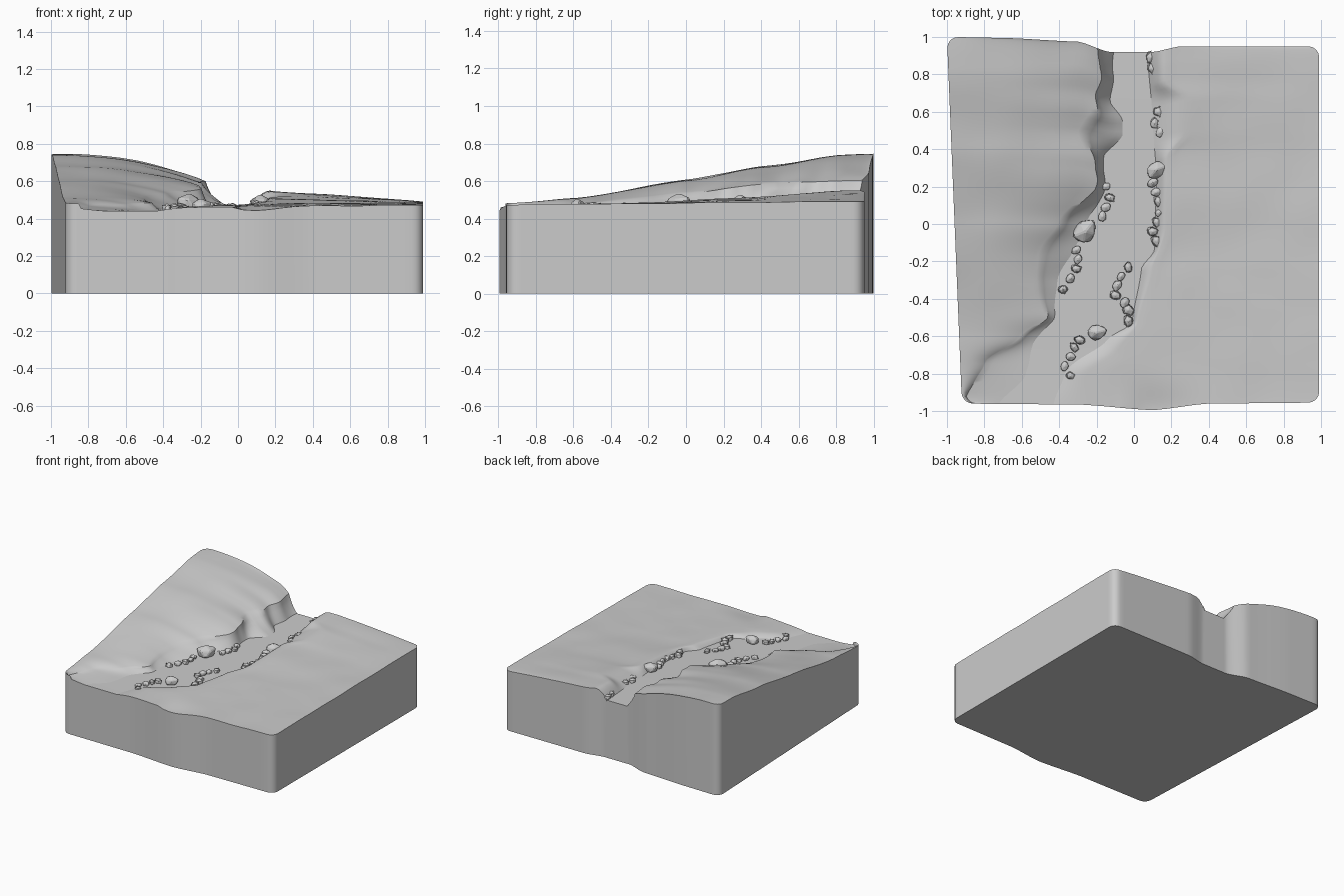
import bpy, bmesh, math, random
from mathutils import Vector, noise

if "Cube" in bpy.data.objects:
    bpy.data.objects.remove(bpy.data.objects["Cube"])

random.seed(4)


def interp(table, t):
    """Smooth interpolation in a short (position, value) table."""
    if t <= table[0][0]:
        return table[0][1]
    for (a, va), (b, vb) in zip(table, table[1:]):
        if t <= b:
            f = (t - a) / (b - a)
            f = f * f * (3 - 2 * f) * 0.5 + f * 0.5
            return va + (vb - va) * f
    return table[-1][1]


# Plan of the river banks: (y, x)
left_top = [(-.97, -.91), (-.75, -.8), (-.62, -.6), (-.5, -.47), (-.3, -.5), (-.17, -.5),
            (0, -.37), (.2, -.21), (.35, -.2), (.5, -.26), (.62, -.2), (.9, -.18), (1, -.2)]
left_foot = [(-.97, -.72), (-.82, -.58), (-.65, -.54), (-.5, -.43), (-.3, -.41), (0, -.25),
             (.2, -.16), (.4, -.16), (.52, -.06), (.6, -.06), (.7, -.12), (1, -.11)]
right_foot = [(-.97, -.43), (-.8, -.37), (-.6, -.14), (-.5, -.01), (-.2, .04), (-.1, .11),
              (.3, .12), (.6, .1), (1, .07)]
right_top = [(-.97, -.25), (-.8, -.25), (-.65, -.08), (-.5, .02), (-.2, .1), (0, .17),
             (.4, .18), (.5, .27), (.7, .28), (.8, .17), (1, .17)]
# Heights along y
left_side_z = [(-.97, .48), (-.6, .51), (0, .61), (.4, .68), (.8, .738), (1, .745)]
left_lip_z = [(-.97, .455), (-.5, .485), (0, .535), (.5, .59), (1, .605)]
right_side_z = [(-.97, .475), (1, .492)]
right_lip_z = [(-.97, .46), (-.5, .475), (-.2, .485), (.3, .51), (.9, .55)]
water_z = [(-.97, .442), (1, .472)]
# Front and back border lines: (x, y)
front_y = [(-1, -.96), (-.3, -.965), (.1, -.995), (.4, -.96), (1, -.955)]
back_y = [(-1, 1), (-.7, .995), (-.3, .975), (-.13, .92), (.1, .92), (.25, .95), (1, .95)]


def corner(v):
    """Inset of the side walls near the rounded corners."""
    r = .06
    d = max(0, r - min(v, 1 - v) * 1.96)
    return r - math.sqrt(max(0, r * r - d * d))


def row(v):
    """One cross-section of the land: list of (x, y, z)."""
    y0 = -.97 + 1.95 * v
    c = corner(v)
    n = noise.noise(Vector((1.3, y0 * 9, 0))) * .025
    lt, lf = interp(left_top, y0) + n, interp(left_foot, y0) + n * .6
    rf, rt = interp(right_foot, y0), interp(right_top, y0)
    xl, xr = -.92 - .08 * v + c, .99 - c
    lt = max(lt, xl + .02)
    w = interp(water_z, y0)
    ls, ll = interp(left_side_z, y0), interp(left_lip_z, y0)
    rs, rl = interp(right_side_z, y0), interp(right_lip_z, y0)
    out = []
    for i in range(NL):                       # hill
        t = 1 - i / NL
        out.append((lt + (xl - lt) * t, ll + (ls - ll) * (1 - (1 - t) ** 2.3)))
    for i in range(NB):                       # left bank
        t = i / NB
        out.append((lt + (lf - lt) * t, ll + (w - ll) * t ** .8))
    for i in range(NW):                       # water
        out.append((rf * i / NW + lf * (1 - i / NW), w))
    for i in range(NB):                       # right bank
        t = i / NB
        out.append((rf + (rt - rf) * t, w + (rl - w) * math.sin(t * math.pi / 2)))
    for i in range(NL + 1):                   # plain
        t = i / NL
        out.append((rt + (xr - rt) * t, rl + (rs - rl) * t))
    pts = []
    for k, (x, z) in enumerate(out):
        fy, by = interp(front_y, x), interp(back_y, x)
        y = fy + (by - fy) * v
        if k < NL or k > NL + 2 * NB + NW:
            z += .005 * noise.noise(Vector((x * 4, y * 4, 2)))
            if x > 0:                         # shallow dip at the front bulge
                z -= .02 * math.exp(-((x - .1) / .15) ** 2 - ((y + 1) / .12) ** 2)
        pts.append((x, y, z))
    return pts


NL, NB, NW = 22, 6, 8
ends = [0, .002, .006, .012, .02, .03]
vs = ends + [.04 + .92 * i / 80 for i in range(81)] + [1 - e for e in reversed(ends)]
rows = [row(v) for v in vs]
M, N = len(rows), len(rows[0])
W0, W1 = NL + NB, NL + NB + NW               # water columns


def build(name, keep):
    """Block of land from the cross-sections, keeping columns where keep(i)."""
    bm = bmesh.new()
    top = [[bm.verts.new(p) for p in r] for r in rows]
    low = [[bm.verts.new((p[0], p[1], 0)) for p in r] for r in rows]
    for i in range(N - 1):
        if not keep(i):
            continue
        for j in range(M - 1):
            bm.faces.new((top[j][i], top[j][i + 1], top[j + 1][i + 1], top[j + 1][i]))
            bm.faces.new((low[j][i], low[j + 1][i], low[j + 1][i + 1], low[j][i + 1]))
        bm.faces.new((low[0][i], low[0][i + 1], top[0][i + 1], top[0][i]))
        bm.faces.new((low[-1][i + 1], low[-1][i], top[-1][i], top[-1][i + 1]))
    for j in range(M - 1):
        if keep(0):
            bm.faces.new((low[j + 1][0], low[j][0], top[j][0], top[j + 1][0]))
            bm.faces.new((low[j][-1], low[j + 1][-1], top[j + 1][-1], top[j][-1]))
    bmesh.ops.delete(bm, geom=[v for v in bm.verts if not v.link_faces], context='VERTS')
    return finish(bm, name, True)


def finish(bm, name, smooth):
    me = bpy.data.meshes.new(name)
    bm.to_mesh(me)
    bm.free()
    ob = bpy.data.objects.new(name, me)
    bpy.context.collection.objects.link(ob)
    if smooth:
        bpy.ops.object.select_all(action='DESELECT')
        ob.select_set(True)
        bpy.context.view_layer.objects.active = ob
        bpy.ops.object.shade_smooth_by_angle(angle=math.radians(40))
    return ob


build("ground", lambda i: not W0 <= i < W1)
build("river_water", lambda i: W0 <= i < W1)


# Faceted stones along the banks
def stone(x, y, r):
    bm = bmesh.new()
    bmesh.ops.create_icosphere(bm, subdivisions=1, radius=1)
    a = random.uniform(0, math.pi)
    z0 = interp(water_z, y) + r * .35
    for v in bm.verts:
        p = v.co * random.uniform(.85, 1.1)
        px, py = p.x * 1.1, p.y * .85
        v.co = (x + r * (px * math.cos(a) - py * math.sin(a)),
                y + r * (px * math.sin(a) + py * math.cos(a)), z0 + r * .75 * p.z)
    bmesh.ops.bevel(bm, geom=bm.edges[:], offset=r * .08, segments=1, affect='EDGES')
    finish(bm, "river_stone", False)


small = [(-.15, .2), (-.13, .14), (-.15, .09), (-.17, .04),
         (-.31, -.14), (-.3, -.19), (-.31, -.24), (-.34, -.29), (-.38, -.35),
         (.09, .89), (.1, .83), (.14, .69), (.16, .65), (.13, .6), (.11, .54), (.14, .49),
         (.1, .22), (.12, .17), (.13, .12), (.14, .06), (.12, .01), (.1, -.04), (.12, -.09),
         (-.03, -.23), (-.07, -.28), (-.09, -.33), (-.1, -.38), (-.05, -.42), (-.03, -.46),
         (-.03, -.52), (-.29, -.62), (-.32, -.66), (-.34, -.71), (-.37, -.76), (-.34, -.81)]
for x, y in small:
    stone(x, y, random.uniform(.026, .034))
for x, y, r in [(-.26, -.04, .075), (.12, .29, .06), (-.2, -.58, .057)]:
    stone(x, y, r)
